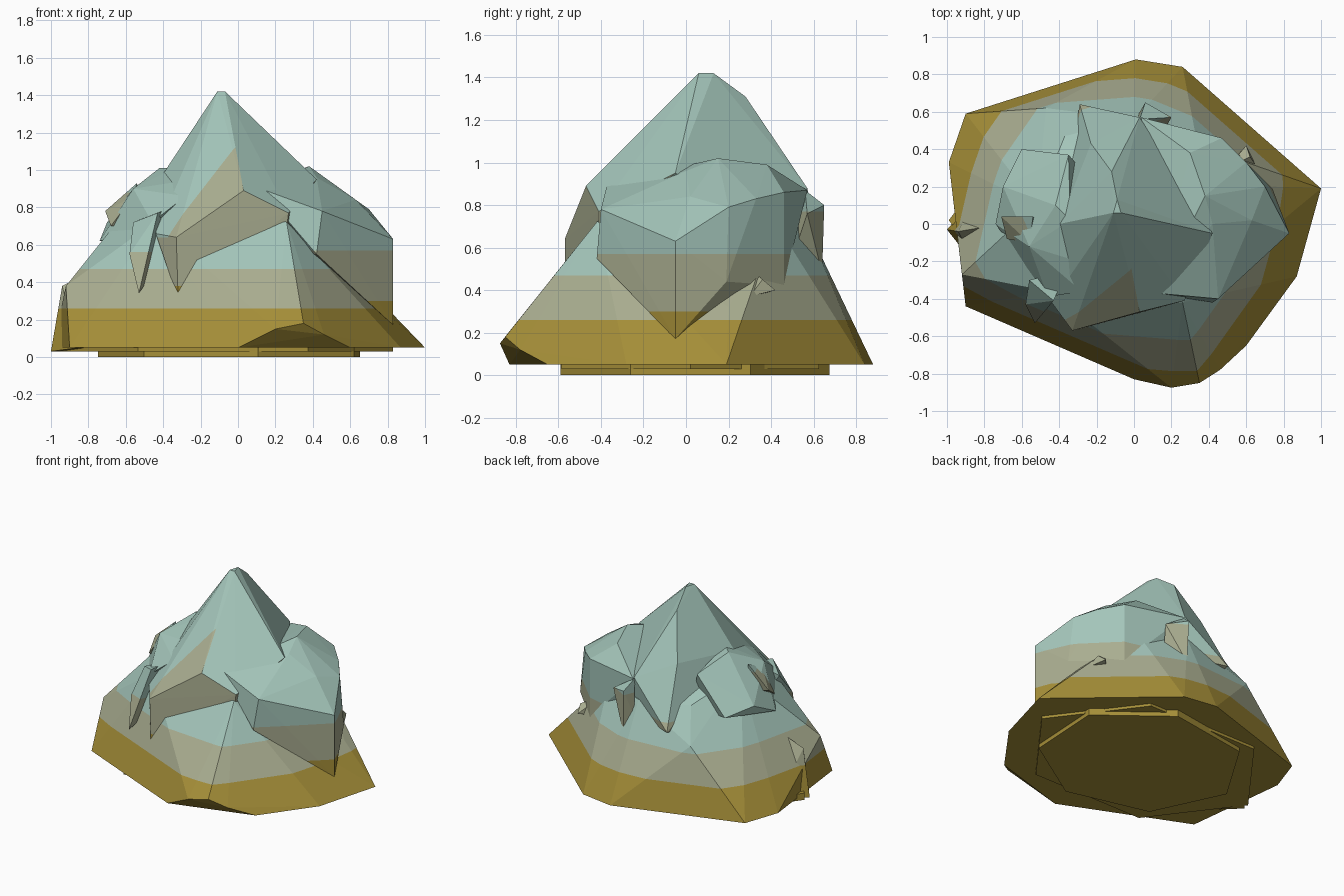
import bpy
import bmesh
from math import cos, sin, tau
from mathutils import Vector

default_cube = bpy.data.objects.get("Cube")
if default_cube:
    bpy.data.objects.remove(default_cube, do_unlink=True)


def make_material(name, colour):
    material = bpy.data.materials.new(name)
    material.use_nodes = True
    material.diffuse_color = colour
    material.node_tree.nodes["Principled BSDF"].inputs["Base Color"].default_value = colour
    return material


GOLD, KHAKI, TEAL = range(3)
materials = [
    make_material("ochre_gold", (0.38, 0.275, 0.04, 1)),
    make_material("dusty_khaki", (0.40, 0.42, 0.28, 1)),
    make_material("pale_teal", (0.37, 0.56, 0.49, 1)),
]


def level(height):
    """Horizontal cutting plane."""
    return Vector((0, 0, height)), Vector((0, 0, 1))


def make_rock(name, points, cuts, choose_colour):
    """Faceted rock: hull of its corners, cut along the colour borders."""
    bm = bmesh.new()
    for point in points:
        bm.verts.new(point)
    hull = bmesh.ops.convex_hull(bm, input=bm.verts[:])
    spare = {v for v in hull["geom_interior"] + hull["geom_unused"]
             if isinstance(v, bmesh.types.BMVert)}
    bmesh.ops.delete(bm, geom=list(spare), context='VERTS')
    for origin, normal in cuts:
        geometry = bm.verts[:] + bm.edges[:] + bm.faces[:]
        bmesh.ops.bisect_plane(bm, geom=geometry, plane_co=origin, plane_no=normal)
    bmesh.ops.recalc_face_normals(bm, faces=bm.faces[:])
    for face in bm.faces:
        face.material_index = choose_colour(face.calc_center_median(), face.normal)
    mesh = bpy.data.meshes.new(name)
    bm.to_mesh(mesh)
    bm.free()
    for material in materials:
        mesh.materials.append(material)
    rock = bpy.data.objects.new(name, mesh)
    bpy.context.collection.objects.link(rock)
    return rock


def banded_rock(name, points, gold_top, khaki_top):
    """Rock with level gold, khaki and teal layers."""
    def layer(centre, normal):
        return GOLD if centre.z < gold_top else KHAKI if centre.z < khaki_top else TEAL
    return make_rock(name, points, [level(gold_top), level(khaki_top)], layer)


# Broad base mound: rim, raised rim corners and shoulders
rim = [(-.9, .59), (-.99, .33), (-.94, -.1), (-.9, -.44), (0, -.83), (.6, -.65),
       (.87, -.28), (1, .19), (.93, .23), (.26, .84), (.01, .88)]
mound = [(x, y, .05) for x, y in rim]
mound += [(.2, -.875, .15), (.35, -.85, .18), (.46, -.78, .12), (-.92, -.27, .38),
          (.74, .2, .32), (.26, -.42, .72), (-.45, -.36, .72), (-.52, .1, .88),
          (-.47, .62, .52), (-.37, .47, .74), (0, .56, .72), (.34, .42, .72), (0, 0, .98)]
banded_rock("base_mound", mound, .26, .47)

# Shoulder boulder on the +x side with a drooping outer corner
banded_rock("left_boulder", [
    (.83, -.05, .63), (.83, -.05, .17), (.45, -.4, .78), (.42, -.42, .55),
    (.12, -.37, .9), (.7, .2, .79), (.6, .33, .83), (.47, .46, .86),
    (.42, 0, .96), (.38, .15, 1.02), (.3, .38, .99), (.63, .02, .84),
    (.74, .19, .44), (.47, .46, .42), (.58, -.27, .73), (.1, 0, .6),
    (.04, .57, .87), (.1, .5, .6)], .3, .57)

# Shoulder boulder on the -x side and its front spike
banded_rock("right_boulder", [
    (-.7, .2, .72), (-.6, .4, .68), (-.35, .37, .93), (-.34, .02, 1.01),
    (-.42, .1, 1.01), (-.28, -.36, .86), (-.3, -.2, .94), (-.56, -.12, .9),
    (-.74, 0, .62), (-.46, -.39, .72), (-.2, .2, .6)], .26, .47)
banded_rock("front_spike", [
    (-.43, -.41, .77), (-.53, -.53, .34), (-.58, -.43, .55),
    (-.36, -.25, .8), (-.56, -.3, .72), (-.42, -.3, .5)], .26, .56)

# Central peak, its weathered front split off by a slanted plane
slant_point = Vector((-.03, -.25, 1.1))
slant_normal = Vector((-.8, .35, .4)).normalized()


def peak_colour(centre, normal):
    if centre.z < .38:
        return GOLD
    if normal.x > .2 and normal.z > .2:
        return TEAL
    weathered = centre.y < 0 and (centre - slant_point).dot(slant_normal) < 0
    return KHAKI if weathered or centre.z < .64 else TEAL


make_rock("peak", [
    (-.11, .06, 1.42), (-.07, .06, 1.42), (-.09, .13, 1.42), (-.12, .28, 1.31),
    (.03, -.47, .89), (.27, -.41, .77), (.26, -.41, .69), (.42, -.05, .95),
    (-.33, -.57, .64), (-.32, -.57, .31), (-.44, -.42, .66), (-.4, 0, .98),
    (-.23, .43, 1), (.03, .57, .88), (-.29, .64, .58), (.1, .5, .6)],
    [level(.38), level(.64), (slant_point, slant_normal)], peak_colour)

# Small shards poking through the slopes
banded_rock("back_shard", [
    (.06, .65, .8), (.07, .64, .48), (.2, .57, .76), (.03, .56, .87),
    (.02, .58, .6), (.16, .5, .55)], .3, .77)
banded_rock("side_shard", [
    (-1, -.03, .03), (-.94, -.04, .38), (-.86, .13, .05),
    (-.85, -.22, .05), (-.6, 0, .03), (-.7, 0, .5)], .26, .47)
banded_rock("upper_chip", [
    (-.71, .04, .78), (-.54, .04, .93), (-.56, -.1, .86),
    (-.68, -.08, .7), (-.5, 0, .7)], .2, .88)
banded_rock("back_chip", [
    (.62, .36, .45), (.66, .3, .37), (.6, .42, .4), (.5, .3, .5), (.45, .25, .35)], .2, .5)


# Stacked underside slabs
def make_slab(name, centre, radius, bottom, sides, turn):
    ring = [(centre[0] + radius[0] * cos(tau * i / sides + turn),
             centre[1] + radius[1] * sin(tau * i / sides + turn), z)
            for i in range(sides) for z in (bottom, .08)]
    return make_rock(name, ring, [], lambda centre, normal: GOLD)


make_slab("lower_slab", (-.02, .05), (.73, .65), 0, 7, .4)
make_slab("middle_slab", (-.08, .02), (.91, .7), .03, 6, 0)
